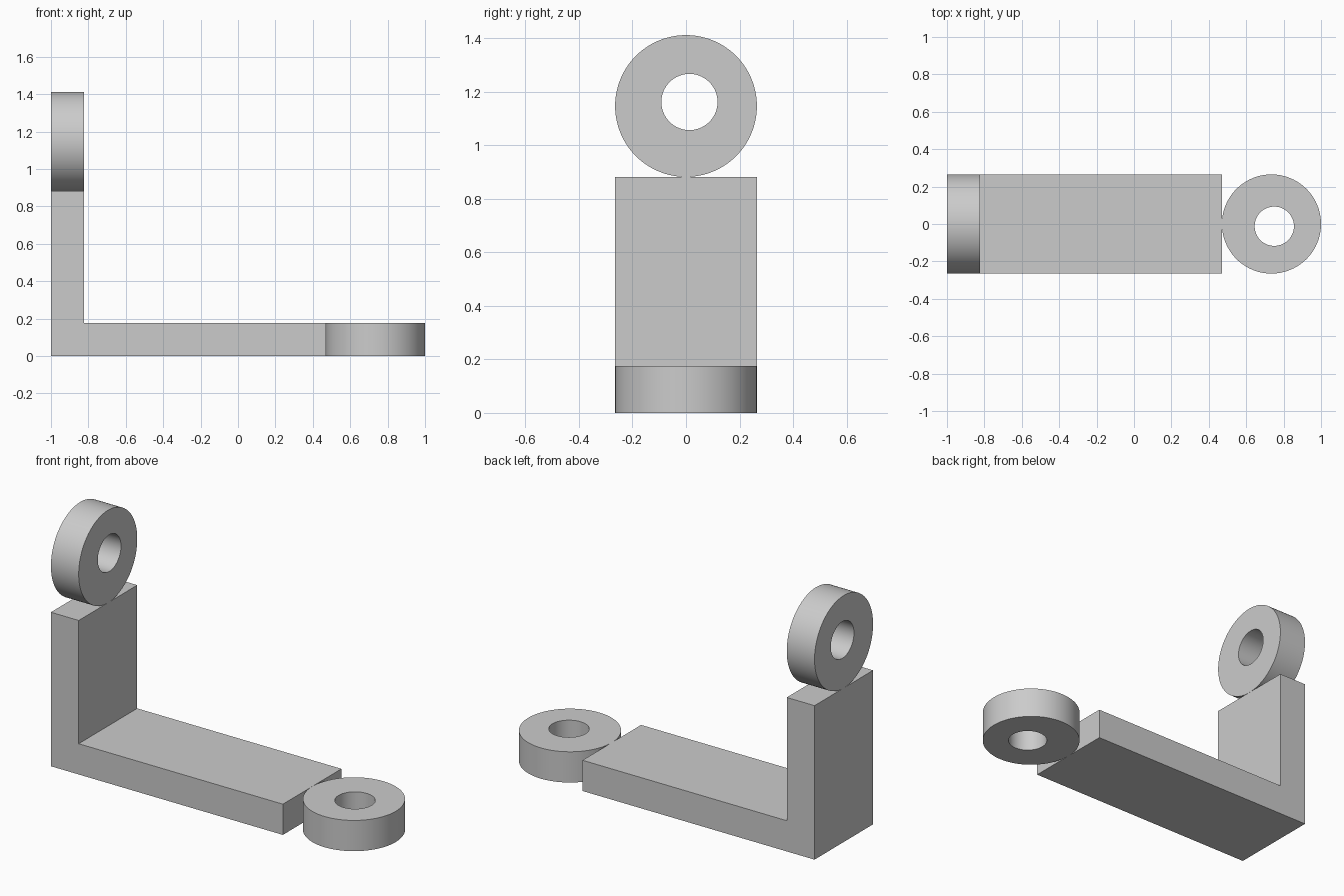
import bpy, bmesh, math
from mathutils import Matrix, Vector

cube = bpy.data.objects.get("Cube")
if cube:
    bpy.data.objects.remove(cube, do_unlink=True)

THICK = 0.176
RADIUS = 0.265
HOLE = 0.105
SEGMENTS = 96

grey = bpy.data.materials.new("plain grey")
grey.use_nodes = True
grey.diffuse_color = (0.6, 0.6, 0.6, 1)
grey.node_tree.nodes["Principled BSDF"].inputs["Base Color"].default_value = grey.diffuse_color


def extrude_face(bm, face, direction):
    out = bmesh.ops.extrude_face_region(bm, geom=[face])["geom"]
    moved = [v for v in out if isinstance(v, bmesh.types.BMVert)]
    bmesh.ops.translate(bm, verts=moved, vec=direction)
    bmesh.ops.recalc_face_normals(bm, faces=bm.faces)


def finish(name, bm):
    mesh = bpy.data.meshes.new(name)
    bm.to_mesh(mesh)
    bm.free()
    mesh.materials.append(grey)
    obj = bpy.data.objects.new(name, mesh)
    bpy.context.collection.objects.link(obj)
    return obj


def ring(name, matrix, hole_offset):
    """Thick disc with a slightly off-centre hole, standing on its local z = 0."""
    bm = bmesh.new()
    loops = []
    for z in (0, THICK):
        for radius, (cx, cy) in ((RADIUS, (0, 0)), (HOLE, hole_offset)):
            angles = [math.tau * i / SEGMENTS for i in range(SEGMENTS)]
            loops.append([bm.verts.new((cx + radius * math.cos(a),
                                        cy + radius * math.sin(a), z)) for a in angles])
    outer_low, inner_low, outer_top, inner_top = loops
    for a, b in ((outer_low, outer_top), (outer_top, inner_top),
                 (inner_top, inner_low), (inner_low, outer_low)):
        for i in range(SEGMENTS):
            j = (i + 1) % SEGMENTS
            bm.faces.new((a[i], a[j], b[j], b[i]))
    bmesh.ops.recalc_face_normals(bm, faces=bm.faces)
    bm.transform(matrix)
    obj = finish(name, bm)
    bpy.ops.object.select_all(action="DESELECT")
    obj.select_set(True)
    bpy.context.view_layer.objects.active = obj
    bpy.ops.object.shade_smooth_by_angle(angle=math.radians(30))


# L-shaped bracket: side profile extruded through the depth
arm_end, height = 0.47, 0.882
profile = [(-1, 0), (arm_end, 0), (arm_end, THICK),
           (THICK - 1, THICK), (THICK - 1, height), (-1, height)]
bm = bmesh.new()
face = bm.faces.new([bm.verts.new((x, -RADIUS, z)) for x, z in profile])
extrude_face(bm, face, Vector((0, 2 * RADIUS, 0)))
finish("bracket", bm)

# Flat ring at the end of the long arm
ring("arm_ring", Matrix.Translation((1 - RADIUS, 0, 0)), (0.015, -0.012))

# Upright ring on top of the post: local x, y, z become world y, z, x
upright = Matrix(((0, 0, 1, -1), (1, 0, 0, 0), (0, 1, 0, height + RADIUS), (0, 0, 0, 1)))
ring("post_ring", upright, (0.013, 0.015))
